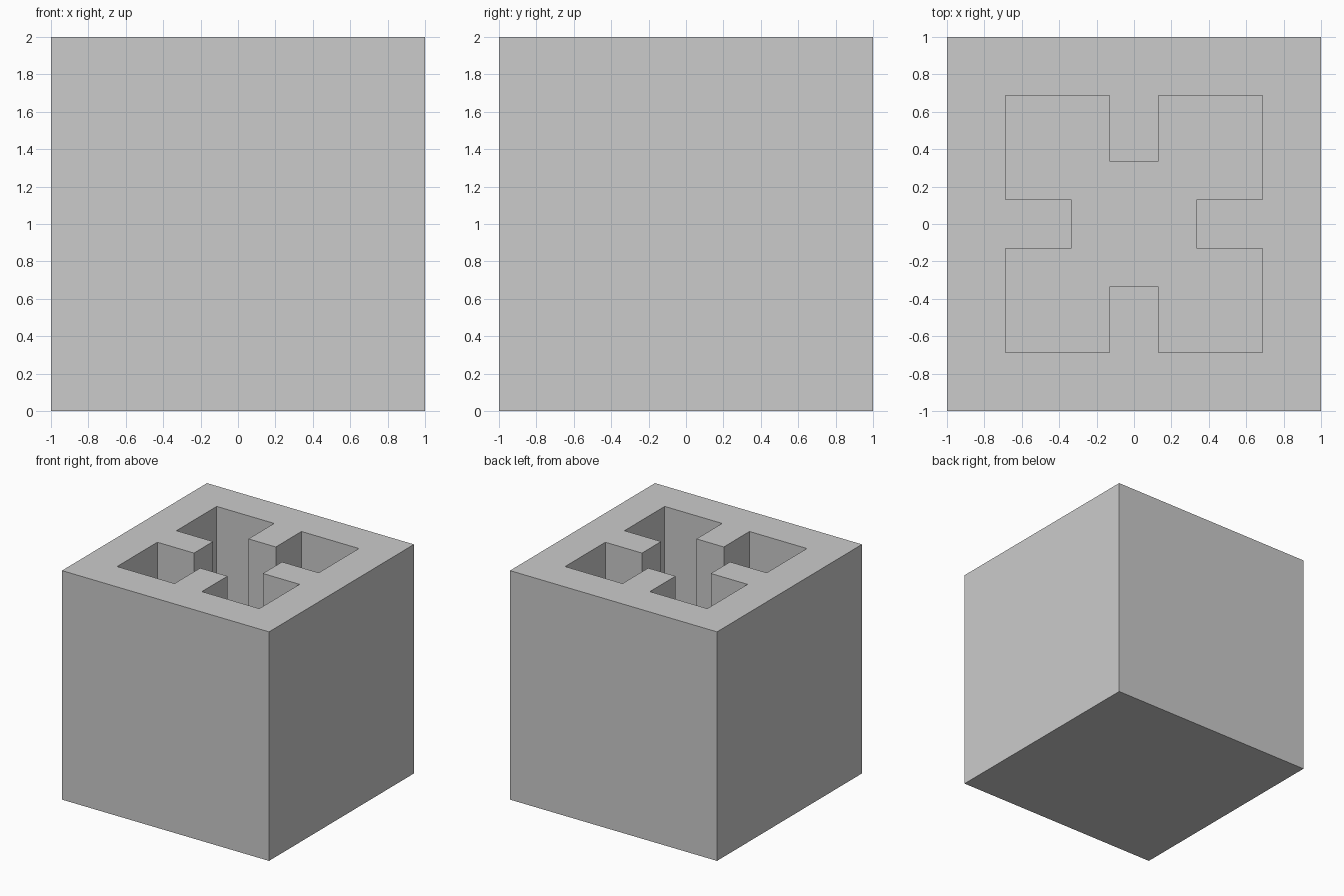
import bpy, bmesh
from mathutils import Matrix, Vector
from math import pi

cube = bpy.data.objects.get("Cube")
if cube:
    bpy.data.objects.remove(cube, do_unlink=True)

OUTER, TAB_HALF, TAB_TIP = 0.687, 0.132, 0.333   # pocket outline
FLOOR = 0.31                                     # pocket floor height

grey = bpy.data.materials.new("plain grey")
grey.use_nodes = True
colour = (0.6, 0.6, 0.6, 1)
grey.diffuse_color = colour
grey.node_tree.nodes["Principled BSDF"].inputs["Base Color"].default_value = colour


def add_object(name, bm):
    bmesh.ops.recalc_face_normals(bm, faces=bm.faces)
    mesh = bpy.data.meshes.new(name)
    bm.to_mesh(mesh)
    bm.free()
    mesh.materials.append(grey)
    obj = bpy.data.objects.new(name, mesh)
    bpy.context.collection.objects.link(obj)
    return obj


# Solid block
bm = bmesh.new()
bmesh.ops.create_cube(bm, size=2, matrix=Matrix.Translation((0, 0, 1)))
block = add_object("hollow_block", bm)

# Pocket cutter: one quarter of the outline, turned four times and extruded
quarter = [(TAB_TIP, TAB_HALF), (OUTER, TAB_HALF), (OUTER, OUTER),
           (TAB_HALF, OUTER), (TAB_HALF, TAB_TIP)]
bm = bmesh.new()
outline = []
for turn in range(4):
    spin = Matrix.Rotation(turn * pi / 2, 3, "Z")
    outline += [bm.verts.new(spin @ Vector((x, y, FLOOR))) for x, y in quarter]
base = bm.faces.new(outline)
top = bmesh.ops.extrude_face_region(bm, geom=[base], use_keep_orig=True)["geom"]
bmesh.ops.translate(bm, vec=(0, 0, 2),
                    verts=[v for v in top if isinstance(v, bmesh.types.BMVert)])
cutter = add_object("pocket_cutter", bm)
cutter.hide_render = True

# Carve the pocket, then discard the cutter
carve = block.modifiers.new("pocket", "BOOLEAN")
carve.operation = "DIFFERENCE"
carve.solver = "EXACT"
carve.object = cutter
bpy.context.view_layer.objects.active = block
bpy.ops.object.modifier_apply(modifier=carve.name)
bpy.data.objects.remove(cutter, do_unlink=True)
